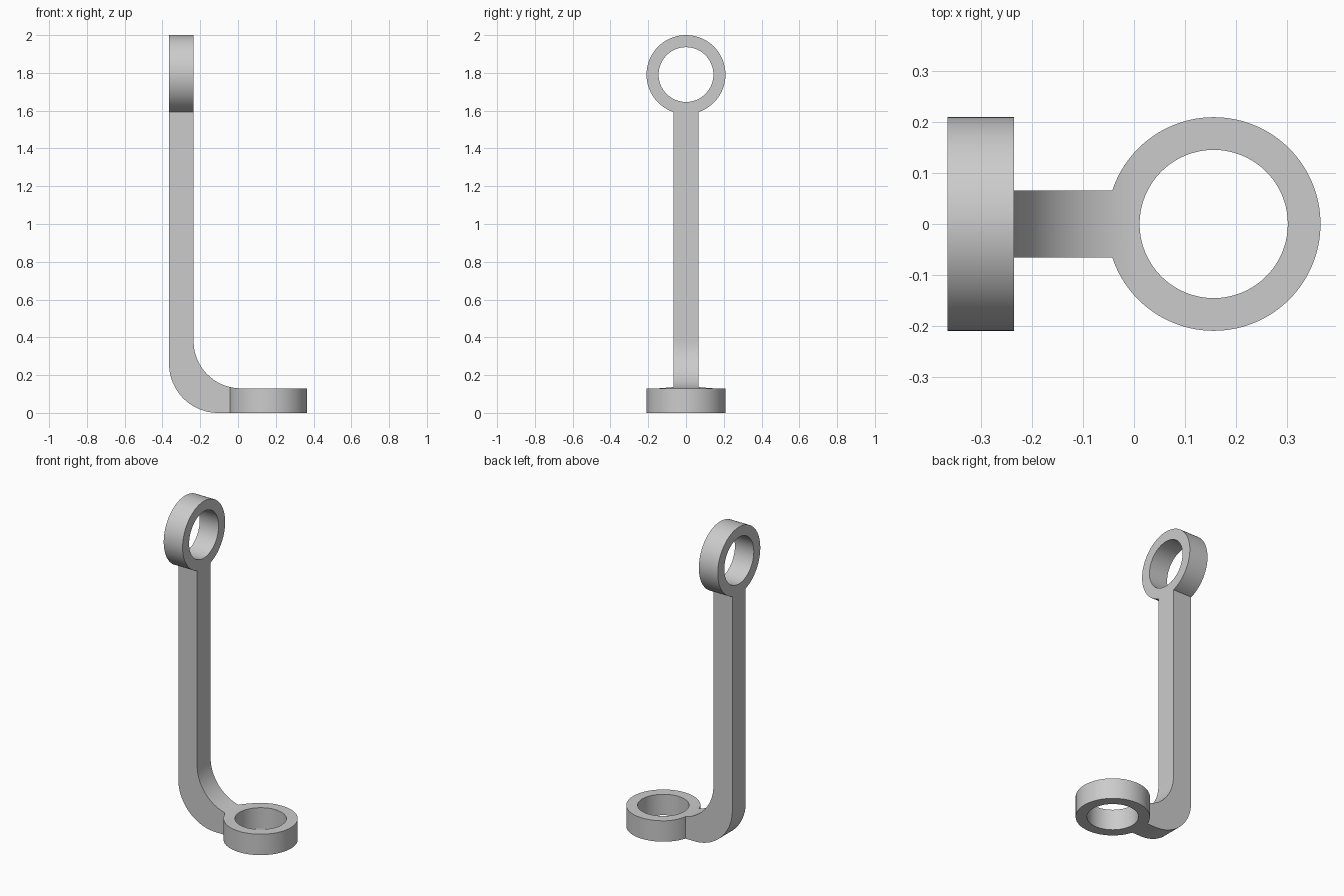
import bpy, bmesh
from math import pi, cos, sin
from mathutils import Matrix

if "Cube" in bpy.data.objects:
    bpy.data.objects.remove(bpy.data.objects["Cube"])

R_OUT, R_IN, HALF_W, T = 0.209, 0.145, 0.066, 0.13
LOW = (0.156, 0, 0.1)       # centre of the lower eye
TOP = (-0.30, 0, 1.791)     # centre of the upper eye


def arc(cx, cz, r, a0, a1, n=32):
    return [(cx + r * cos(a0 + (a1 - a0) * i / n), cz + r * sin(a0 + (a1 - a0) * i / n))
            for i in range(n + 1)]


def add_object(name, bm):
    bmesh.ops.recalc_face_normals(bm, faces=bm.faces[:])
    mesh = bpy.data.meshes.new(name)
    bm.to_mesh(mesh)
    bm.free()
    ob = bpy.data.objects.new(name, mesh)
    bpy.context.collection.objects.link(ob)
    return ob


def cylinder(name, r, depth, loc, axis='Z'):
    bm = bmesh.new()
    m = Matrix.Translation(loc)
    if axis == 'X':
        m = m @ Matrix.Rotation(pi / 2, 4, 'Y')
    bmesh.ops.create_cone(bm, cap_ends=True, segments=128, radius1=r, radius2=r,
                          depth=depth, matrix=m)
    return add_object(name, bm)


def combine(ob, other, operation):
    mod = ob.modifiers.new(operation, 'BOOLEAN')
    mod.operation, mod.solver, mod.object = operation, 'EXACT', other
    bpy.context.view_layer.objects.active = ob
    bpy.ops.object.modifier_apply(modifier=mod.name)
    bpy.data.objects.remove(other)


# bent strap: L-shaped side profile, extruded wide
profile = ([(-0.365, 2.2)] + arc(-0.105, 0.26, 0.26, pi, 1.5 * pi) + [(0.5, 0), (0.5, T)]
           + arc(0.015, T + 0.25, 0.25, 1.5 * pi, pi) + [(-0.235, 2.2)])
bm = bmesh.new()
face = bm.faces.new([bm.verts.new((x, -0.4, z)) for x, z in profile])
ext = bmesh.ops.extrude_face_region(bm, geom=[face])
bmesh.ops.translate(bm, vec=(0, 0.8, 0),
                    verts=[v for v in ext['geom'] if isinstance(v, bmesh.types.BMVert)])
bracket = add_object("bent_bracket", bm)

# outline of stem and both eyes, used to trim the strap
bm = bmesh.new()
bmesh.ops.create_cube(bm, size=1)
x0, x1, z0, z1 = -0.8, LOW[0], -0.5, TOP[2]
bmesh.ops.scale(bm, vec=(x1 - x0, 2 * HALF_W, z1 - z0), verts=bm.verts)
bmesh.ops.translate(bm, vec=((x0 + x1) / 2, 0, (z0 + z1) / 2), verts=bm.verts)
outline = add_object("outline_cutter", bm)
combine(outline, cylinder("lower_outline", R_OUT, 0.5, LOW), 'UNION')
combine(outline, cylinder("upper_outline", R_OUT, 0.5, TOP, 'X'), 'UNION')
combine(bracket, outline, 'INTERSECT')

# holes through the eyes
combine(bracket, cylinder("lower_hole", R_IN, 0.8, LOW), 'DIFFERENCE')
combine(bracket, cylinder("upper_hole", R_IN, 0.8, TOP, 'X'), 'DIFFERENCE')

bpy.ops.object.select_all(action='DESELECT')
bracket.select_set(True)
bpy.context.view_layer.objects.active = bracket
bpy.ops.object.shade_smooth_by_angle()
